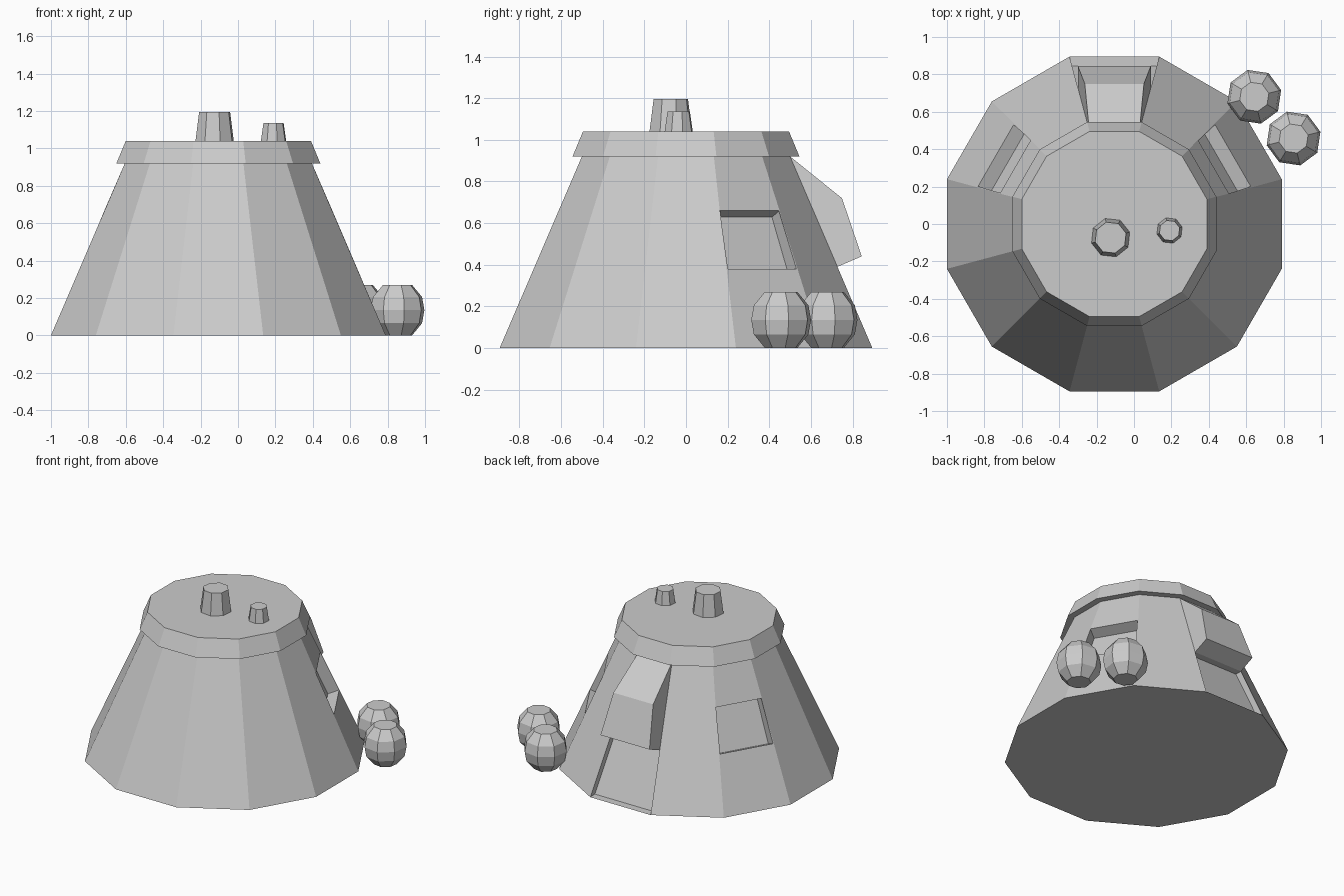
import bpy, bmesh
from math import pi, sin, cos, tan, atan2, radians

if "Cube" in bpy.data.objects:
    bpy.data.objects.remove(bpy.data.objects["Cube"])

CX = -0.105                      # axis of the tower
H, A0, A1 = 0.92, 0.895, 0.50    # wall height, bottom and top apothem
ELEV = atan2(A0 - A1, H)         # upward tilt of the wall normals
T15 = tan(radians(15))


def apothem(z):
    return A0 + (A1 - A0) * z / H


def finish(name, faces):
    bm = bmesh.new()
    for f in faces:
        bm.faces.new([bm.verts.new(p) for p in f])
    bmesh.ops.remove_doubles(bm, verts=bm.verts, dist=0.0005)
    bmesh.ops.recalc_face_normals(bm, faces=bm.faces)
    me = bpy.data.meshes.new(name)
    bm.to_mesh(me)
    bm.free()
    ob = bpy.data.objects.new(name, me)
    bpy.context.collection.objects.link(ob)
    return ob


def lathe(name, profile, sides, loc, rot):
    """Closed solid from (radius, z) rings."""
    rings = [[(loc[0] + r * cos(rot + 2 * pi * i / sides),
               loc[1] + r * sin(rot + 2 * pi * i / sides), z)
              for i in range(sides)] for r, z in profile]
    faces = [rings[0][::-1], rings[-1]]
    for a, b in zip(rings, rings[1:]):
        faces += [(a[i], a[(i + 1) % sides], b[(i + 1) % sides], b[i])
                  for i in range(sides)]
    return finish(name, faces)


def on_wall(deg, t, z, d=0.0):
    """Point on the wall facing deg, t sideways, d out along its normal."""
    g = radians(deg)
    a = apothem(z) + d * cos(ELEV)
    return (CX + a * cos(g) - t * sin(g), a * sin(g) + t * cos(g), z + d * sin(ELEV))


def band(a, b):
    return [(a[i], a[(i + 1) % 4], b[(i + 1) % 4], b[i]) for i in range(4)]


def wall_loop(deg, z0, z1, w0=None, w1=None, d=0.0):
    w0 = w0 or apothem(z0) * T15
    w1 = w1 or apothem(z1) * T15
    return [on_wall(deg, -w0, z0, d), on_wall(deg, w0, z0, d),
            on_wall(deg, w1, z1, d), on_wall(deg, -w1, z1, d)]


# Tapered twelve-sided wall with two recessed windows and a recessed doorway
faces = []
for deg in range(0, 360, 30):
    outer = wall_loop(deg, 0, H)
    if deg in (30, 150):
        rim = wall_loop(deg, 0.38, 0.66, 0.19, 0.166)
        back = wall_loop(deg, 0.38, 0.66, 0.19, 0.166, -0.08)
        faces += band(outer, rim) + band(rim, back) + [back]
    elif deg == 90:
        rim = wall_loop(deg, 0.003, 0.39)
        back = [(x, y - 0.05, z) for x, y, z in rim]
        faces += band(rim, back) + [back, wall_loop(deg, 0.39, H)]
    else:
        faces.append(outer)
for z in (0, H):
    faces.append([on_wall(d, apothem(z) * T15, z) for d in range(0, 360, 30)])
finish("tower_wall", faces)

# Sloped hood over the doorway
top = [on_wall(90, s * apothem(H) * T15, H) for s in (-1, 1)]
low = [on_wall(90, s * apothem(0.39) * T15, 0.39) for s in (-1, 1)]
lip = [on_wall(90, s * apothem(0.39) * T15, 0.39, 0.127) for s in (-1, 1)]
ridge = [on_wall(90, s * 0.158, 0.66, 0.15) for s in (-1, 1)]
loops = [top, ridge, lip, low]
finish("door_hood", [(a[0], a[1], b[1], b[0]) for a, b in zip(loops, loops[1:] + [top])]
       + [[p[s] for p in loops] for s in (0, 1)])

# Roof slab
k = 1 / cos(radians(15))
lathe("roof", [(0.545 * k, 0.92), (0.495 * k, 1.04)], 12, (CX, 0), radians(15))

# Chimneys
lathe("chimney_large", [(0.107, 1.035), (0.086, 1.195)], 8, (-0.125, -0.073), radians(16))
lathe("chimney_small", [(0.071, 1.035), (0.056, 1.135)], 8, (0.19, -0.035), radians(16))

# Round jars beside the wall
jar = [(0.08, 0), (0.135, 0.065), (0.148, 0.135), (0.135, 0.205), (0.08, 0.27)]
for i, loc in enumerate([(0.643, 0.68), (0.853, 0.457)]):
    lathe(f"jar_{i + 1}", jar, 8, loc, radians(14))
